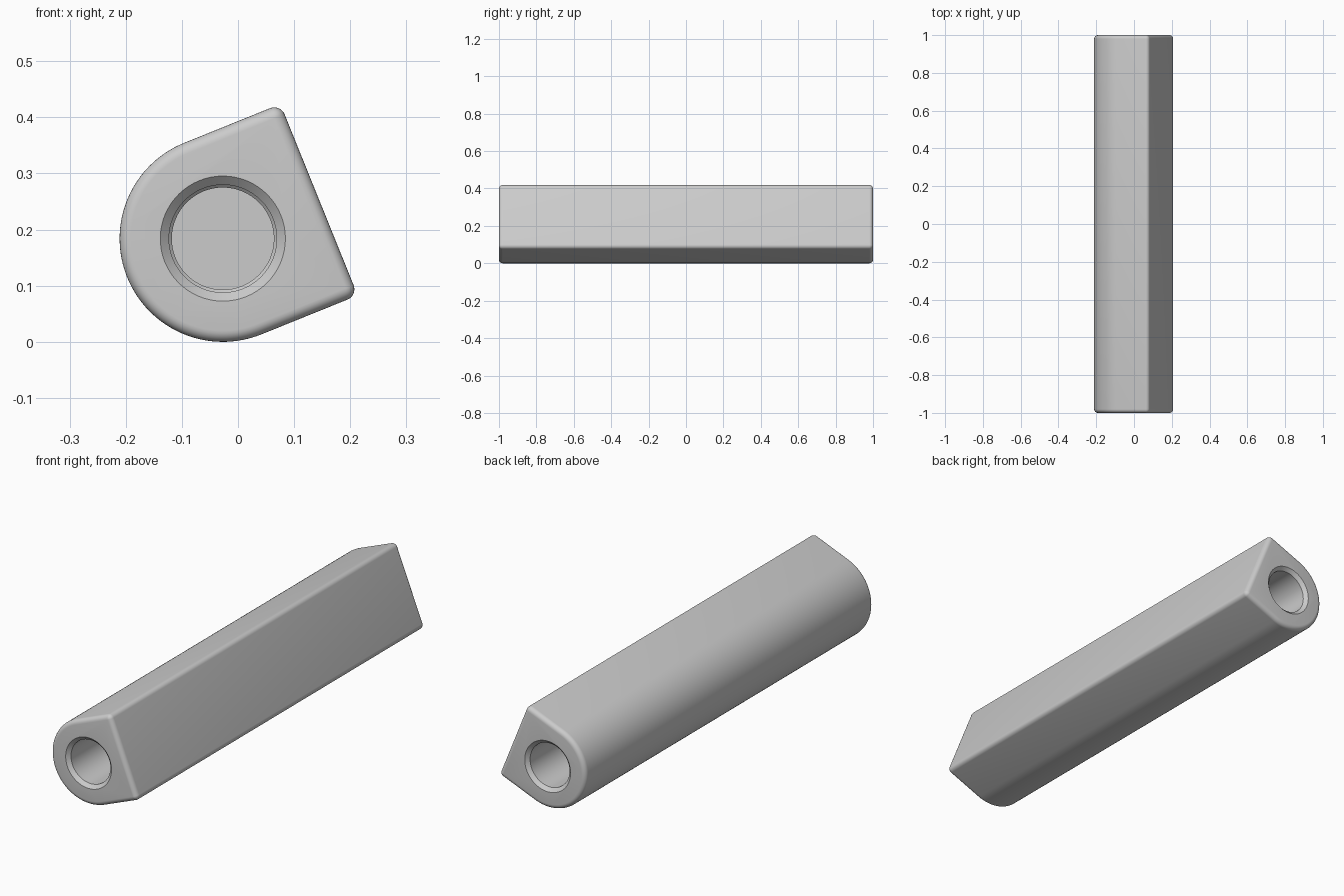
import bpy
import bmesh
from math import sin, cos, pi, radians
from mathutils import Vector, Matrix

cube = bpy.data.objects.get("Cube")
if cube:
    bpy.data.objects.remove(cube, do_unlink=True)

RADIUS = 0.184      # round back of the section, also half its width
FLAT = 0.185        # distance from bore axis to the flat face
FILLET = 0.02       # rounding on every outer edge
HALF = 1.0          # half the length
TILT = radians(22)
AXIS = Vector((-0.027, 0, RADIUS))

grey = bpy.data.materials.new("plain grey")
grey.use_nodes = True
colour = (0.6, 0.6, 0.6, 1)
grey.diffuse_color = colour
grey.node_tree.nodes["Principled BSDF"].inputs["Base Color"].default_value = colour


def arc(cx, cz, r, start, end, steps):
    for i in range(steps + 1):
        a = radians(start + (end - start) * i / steps)
        yield cx + r * cos(a), cz + r * sin(a)


def section(inset):
    """D-shaped outline, shrunk evenly by inset."""
    c = FLAT - FILLET
    h = RADIUS - FILLET
    r = FILLET - inset
    return [*arc(0, 0, RADIUS - inset, 90, 270, 64),
            *arc(c, -h, r, -90, 0, 8),
            *arc(c, h, r, 0, 90, 8)]


def loft(name, rings):
    """Skin a list of (y, outline) rings and cap both ends."""
    bm = bmesh.new()
    rows = [[bm.verts.new((x, y, z)) for x, z in pts] for y, pts in rings]
    for a, b in zip(rows, rows[1:]):
        for i in range(len(a)):
            j = (i + 1) % len(a)
            bm.faces.new((a[i], a[j], b[j], b[i]))
    bm.faces.new(rows[0])
    bm.faces.new(rows[-1])
    bmesh.ops.remove_doubles(bm, verts=bm.verts, dist=1e-5)
    bmesh.ops.recalc_face_normals(bm, faces=bm.faces)
    bm.transform(Matrix.Translation(AXIS) @ Matrix.Rotation(-TILT, 4, 'Y'))
    mesh = bpy.data.meshes.new(name)
    bm.to_mesh(mesh)
    bm.free()
    mesh.materials.append(grey)
    obj = bpy.data.objects.new(name, mesh)
    bpy.context.collection.objects.link(obj)
    return obj


# Long bar with rounded ends
steps = 6
ends = []
for i in range(steps + 1):
    a = pi / 2 * i / steps
    ends.append((HALF - FILLET * (1 - sin(a)), FILLET * (1 - cos(a))))
bar = loft("bar", [(-y, section(t)) for y, t in reversed(ends)]
           + [(y, section(t)) for y, t in ends])

bpy.ops.object.select_all(action='DESELECT')
bpy.context.view_layer.objects.active = bar
bar.select_set(True)

# Blind bore in each end: chamfered mouth, straight wall, stepped floor
bore = [(1.02, 0.126), (0.985, 0.096), (0.6, 0.096), (0.595, 0.091), (0.55, 0.091)]
bore[0] = (1.015, 0.127)
for side, label in ((-1, "front"), (1, "back")):
    cutter = loft(label + "_bore_cutter",
                  [(side * y, list(arc(0, 0, r, 0, 360 * 63 / 64, 63))) for y, r in bore])
    cutter.hide_render = True
    mod = bar.modifiers.new(label + "_bore", 'BOOLEAN')
    mod.operation = 'DIFFERENCE'
    mod.solver = 'EXACT'
    mod.object = cutter
    bpy.ops.object.modifier_apply(modifier=mod.name)
    bpy.data.objects.remove(cutter, do_unlink=True)

bpy.ops.object.shade_smooth_by_angle(angle=radians(30))
